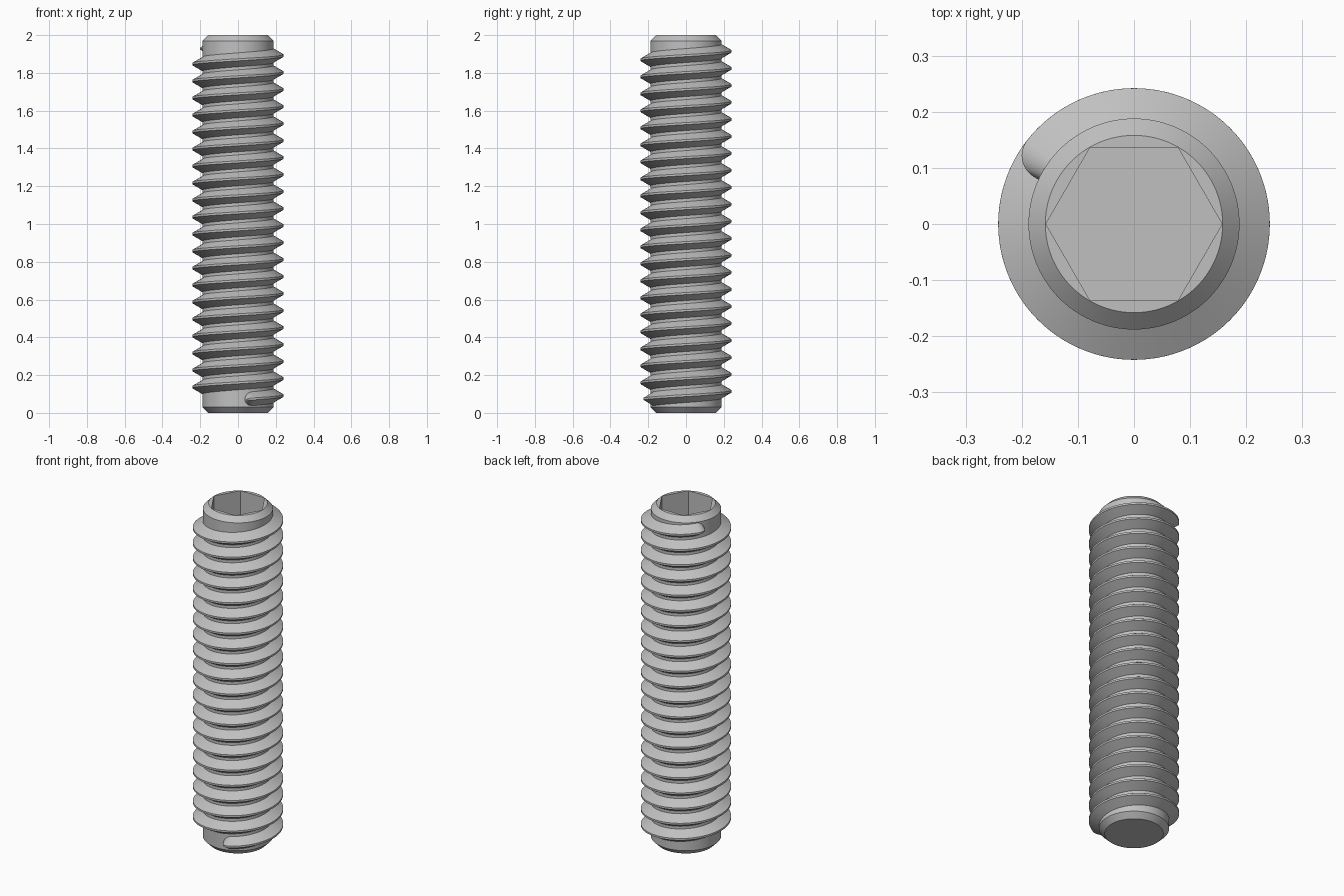
import bpy, bmesh
from math import sin, cos, pi, radians, sqrt

cube = bpy.data.objects.get("Cube")
if cube:
    bpy.data.objects.remove(cube)

SEGMENTS = 96
CORE_R, CREST_R, TIP_R = 0.188, 0.242, 0.158
CHAMFER, HEIGHT, SOCKET_DEPTH = 0.03, 2.0, 0.26
PITCH, ROOT_HALF, CREST_HALF = 0.09, 0.037, 0.0055

steel = bpy.data.materials.new("grey steel")
steel.use_nodes = True
colour = (0.53, 0.53, 0.53, 1)
steel.diffuse_color = colour
steel.node_tree.nodes["Principled BSDF"].inputs["Base Color"].default_value = colour


def loft(name, rings):
    """Skin closed rings of points and cap both ends."""
    bm = bmesh.new()
    loops = [[bm.verts.new(p) for p in ring] for ring in rings]
    for a, b in zip(loops, loops[1:]):
        n = len(a)
        for i in range(n):
            j = (i + 1) % n
            bm.faces.new((a[i], a[j], b[j], b[i]))
    bm.faces.new(loops[0][::-1])
    bm.faces.new(loops[-1])
    bmesh.ops.recalc_face_normals(bm, faces=bm.faces)
    mesh = bpy.data.meshes.new(name)
    bm.to_mesh(mesh)
    bm.free()
    mesh.materials.append(steel)
    obj = bpy.data.objects.new(name, mesh)
    bpy.context.collection.objects.link(obj)
    bpy.ops.object.select_all(action="DESELECT")
    obj.select_set(True)
    bpy.context.view_layer.objects.active = obj
    bpy.ops.object.shade_smooth_by_angle(angle=radians(30))
    return obj


def ring(radius, z, hexagonal=False):
    points = []
    for i in range(SEGMENTS):
        a = 2 * pi * i / SEGMENTS
        r = radius
        if hexagonal:
            r *= cos(pi / 6) / cos(a % (pi / 3) - pi / 6)
        points.append((r * cos(a), r * sin(a), z))
    return points


# Chamfered core with a hexagonal socket in its top
loft("core", [
    ring(TIP_R, 0),
    ring(CORE_R, CHAMFER),
    ring(CORE_R, HEIGHT - CHAMFER),
    ring(TIP_R, HEIGHT),
    ring(TIP_R - 0.001, HEIGHT, True),
    ring(TIP_R - 0.001, HEIGHT - SOCKET_DEPTH, True),
])

# Right-handed helical thread with rounded run-outs
START, START_Z = radians(281), 0.072
SWEEP, TAPER = 20.65 * 2 * pi, radians(13)
END_STEPS, STEPS = 12, int(20.65 * SEGMENTS)
lead = [TAPER * (1 - cos(pi / 2 * i / END_STEPS)) for i in range(END_STEPS)]
body = [TAPER + (SWEEP - 2 * TAPER) * i / STEPS for i in range(STEPS + 1)]
angles = lead + body + [SWEEP - t for t in reversed(lead)]


def thread_section(t):
    u = 1 - min(t, SWEEP - t, TAPER) / TAPER
    s = max(sqrt(max(0, 1 - u * u)), 0.02)
    a, z = START + t, START_Z + PITCH * t / (2 * pi)
    half = [(CORE_R - 0.008, ROOT_HALF), (CORE_R, ROOT_HALF),
            (CORE_R + (CREST_R - CORE_R) * s, CREST_HALF)]
    outline = half + [(r, -h) for r, h in reversed(half)]
    return [(r * cos(a), r * sin(a), z + h * s) for r, h in outline]


loft("thread", [thread_section(t) for t in angles])
